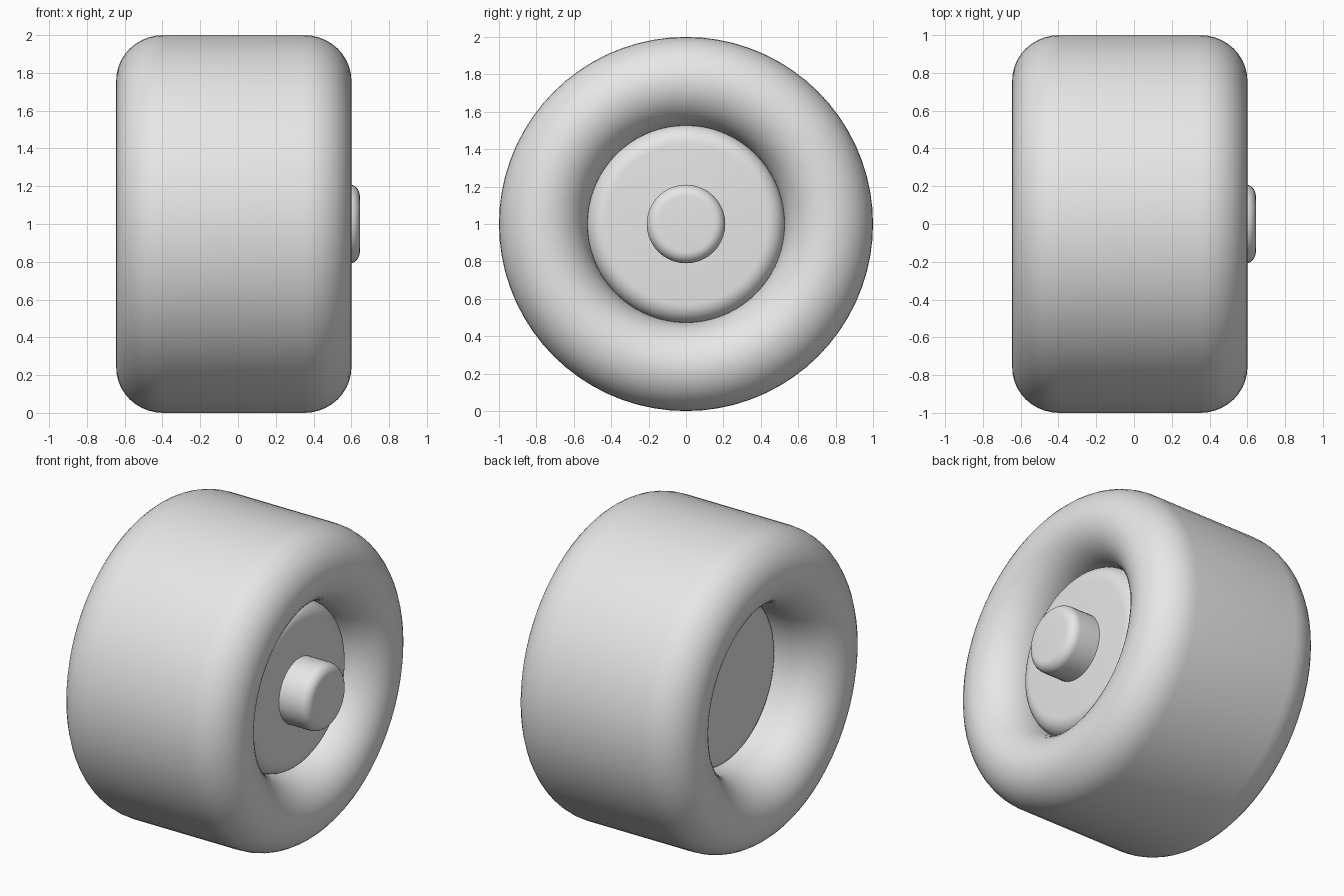
import bpy, bmesh, math

if "Cube" in bpy.data.objects:
    bpy.data.objects.remove(bpy.data.objects["Cube"])

grey = bpy.data.materials.new("light_grey")
grey.diffuse_color = (0.8, 0.8, 0.8, 1)
grey.use_nodes = True
grey.node_tree.nodes["Principled BSDF"].inputs["Base Color"].default_value = grey.diffuse_color


def arc(cx, cr, rx, rr, a0, a1, n=10):
    """Points (x, radius) on an elliptical arc, angles in degrees."""
    return [(cx + rx * math.cos(math.radians(a0 + (a1 - a0) * i / n)),
             cr + rr * math.sin(math.radians(a0 + (a1 - a0) * i / n))) for i in range(n + 1)]


def lathe(name, profile, segments=72, closed=False):
    """Turn a profile of (x, radius) points around the wheel axle."""
    bm = bmesh.new()
    rings = []
    for x, r in profile:
        if r < 1e-6:
            rings.append([bm.verts.new((x, 0, 1))] * segments)
        else:
            rings.append([bm.verts.new((x, r * math.cos(t), 1 + r * math.sin(t)))
                          for t in (2 * math.pi * i / segments for i in range(segments))])
    pairs = list(zip(rings, rings[1:]))
    if closed:
        pairs.append((rings[-1], rings[0]))
    for a, b in pairs:
        for i in range(segments):
            j = (i + 1) % segments
            bm.faces.new(dict.fromkeys((a[i], a[j], b[j], b[i])))
    bmesh.ops.recalc_face_normals(bm, faces=bm.faces)
    mesh = bpy.data.meshes.new(name)
    bm.to_mesh(mesh)
    bm.free()
    mesh.materials.append(grey)
    ob = bpy.data.objects.new(name, mesh)
    bpy.context.collection.objects.link(ob)
    bpy.context.view_layer.objects.active = ob
    ob.select_set(True)
    bpy.ops.object.shade_smooth_by_angle(angle=math.radians(35))
    ob.select_set(False)


# Tyre: fat rounded section, right side first, then tread and left side
lathe("tyre",
      arc(0.34, 0.765, 0.26, 0.24, -90, 0) + arc(0.35, 0.76, 0.25, 0.24, 0, 90)[1:]
      + arc(-0.395, 0.76, 0.25, 0.24, 90, 180) + arc(-0.385, 0.765, 0.26, 0.24, 180, 270)[1:],
      closed=True)

# Rim: disc with rounded edges set inside the tyre
lathe("rim",
      [(0.44, 0)] + arc(0.34, 0.43, 0.10, 0.10, 0, 90, 8)
      + arc(-0.24, 0.45, 0.05, 0.08, 90, 180, 6) + [(-0.29, 0)])

# Hub cap: short rounded stub on the right side
lathe("hub_cap",
      [(0.645, 0)] + arc(0.585, 0.15, 0.06, 0.06, 0, 90, 8) + [(0.40, 0.21), (0.40, 0)],
      segments=40)
